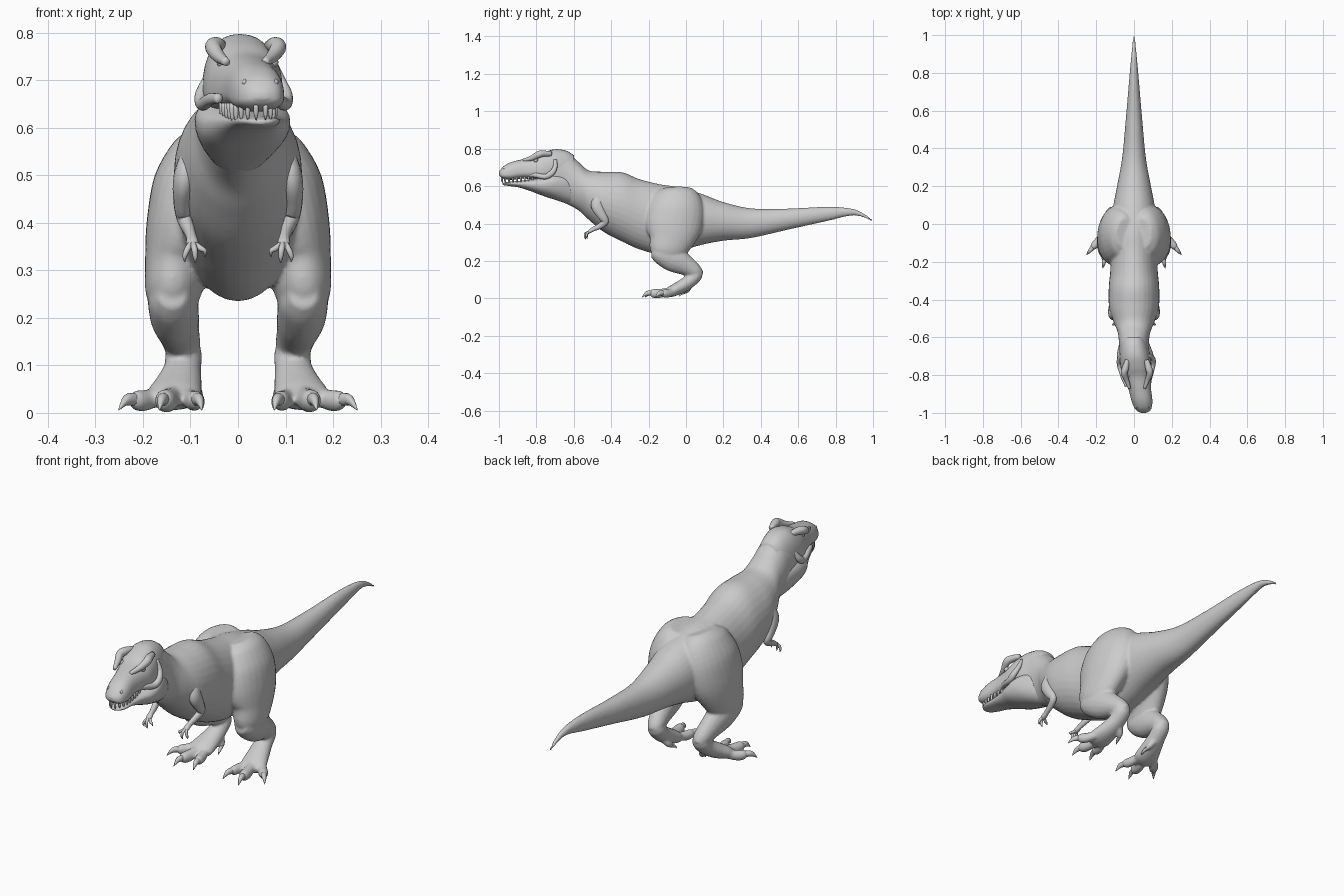
import bpy, bmesh, math
from mathutils import Vector


def smooth_rows(rows, sub):
    """Catmull-Rom interpolation of tuples of numbers."""
    out = []
    for i in range(len(rows) - 1):
        a, b = rows[max(i - 1, 0)], rows[i]
        c, d = rows[i + 1], rows[min(i + 2, len(rows) - 1)]
        for k in range(sub):
            t = k / sub
            out.append(tuple(0.5 * (2 * q + (r - p) * t + (2 * p - 5 * q + 4 * r - s) * t * t
                                    + (3 * q - p - 3 * r + s) * t ** 3)
                             for p, q, r, s in zip(a, b, c, d)))
    return out + [rows[-1]]


def skin(name, rings):
    """Closed smooth mesh through a list of point rings."""
    bm = bmesh.new()
    vs = [[bm.verts.new(p) for p in ring] for ring in rings]
    n = len(rings[0])
    for a, b in zip(vs, vs[1:]):
        for j in range(n):
            bm.faces.new((a[j], a[(j + 1) % n], b[(j + 1) % n], b[j]))
    for ring in (vs[0], vs[-1]):
        mid = bm.verts.new(sum((v.co for v in ring), Vector()) / n)
        for j in range(n):
            bm.faces.new((ring[j], ring[(j + 1) % n], mid))
    bmesh.ops.recalc_face_normals(bm, faces=bm.faces)
    me = bpy.data.meshes.new(name)
    bm.to_mesh(me)
    bm.free()
    me.polygons.foreach_set("use_smooth", [True] * len(me.polygons))
    ob = bpy.data.objects.new(name, me)
    bpy.context.collection.objects.link(ob)
    return ob


def spow(v, e):
    return math.copysign(abs(v) ** e, v)


def trunk(name, rows, wide=0.5, power=2.0, n=32, sub=5):
    """Upright sections; rows are (y, x, top, bottom, half width)."""
    rings = []
    for y, x, top, bot, w in smooth_rows(rows, sub):
        zc = bot + wide * (top - bot)
        ring = []
        for j in range(n):
            a = 2 * math.pi * j / n
            c, s = spow(math.cos(a), 2 / power), spow(math.sin(a), 2 / power)
            ring.append((x + w * c, y, zc + s * ((top - zc) if s > 0 else (zc - bot))))
        rings.append(ring)
    return skin(name, rings)


def limb(name, rows, side=1, cx=0.0, n=16, sub=4):
    """Sections across a path; rows are (x, y, z, side radius, other radius)."""
    rows = smooth_rows([(cx + side * r[0],) + r[1:] for r in rows], sub)
    pts = [Vector(r[:3]) for r in rows]
    rings = []
    for i, r in enumerate(rows):
        t = (pts[min(i + 1, len(pts) - 1)] - pts[max(i - 1, 0)]).normalized()
        u = (Vector((1, 0, 0)) - t * t.x).normalized()
        v = t.cross(u)
        rings.append([pts[i] + u * max(r[3], .0005) * math.cos(2 * math.pi * j / n)
                      + v * max(r[4], .0005) * math.sin(2 * math.pi * j / n) for j in range(n)])
    return skin(name, rings)


def ball(name, loc, scale):
    bpy.ops.mesh.primitive_uv_sphere_add(segments=20, ring_count=12, radius=1, location=loc)
    ob = bpy.context.object
    ob.name, ob.scale = name, scale
    bpy.ops.object.shade_smooth()
    return ob


# Torso, neck and tail
body = trunk("body", [
    (.998, 0, .422, .41, .005), (.9, 0, .477, .443, .014), (.75, 0, .489, .412, .027),
    (.55, 0, .48, .368, .044), (.35, 0, .481, .323, .063), (.2, 0, .515, .308, .09),
    (.08, 0, .56, .285, .112), (-.04, 0, .595, .25, .12), (-.14, 0, .61, .235, .122),
    (-.25, 0, .638, .262, .126), (-.34, 0, .674, .303, .134), (-.44, 0, .677, .355, .132),
    (-.52, 0, .684, .42, .108), (-.575, 0, .73, .47, .086), (-.64, 0, .788, .505, .079),
    (-.71, .006, .796, .535, .08), (-.76, .012, .765, .56, .06)])
fused = [body]

toes = {"inner": (.088, -.165, .018), "middle": (.155, -.18, .021), "outer": (.215, -.12, .019)}
for s in (1, -1):
    # Thigh, shin and instep
    fused.append(limb("thigh", [
        (.045, -.05, .585, .05, .08), (.055, -.05, .55, .082, .125), (.078, -.055, .47, .102, .155),
        (.108, -.07, .38, .088, .152), (.13, -.09, .30, .067, .118), (.138, -.12, .245, .055, .085),
        (.138, -.135, .21, .03, .045)], s, n=28))
    fused.append(limb("shin", [
        (.138, -.18, .25, .03, .03), (.138, -.14, .238, .05, .055), (.134, -.065, .21, .052, .07),
        (.124, .01, .17, .043, .052), (.116, .055, .14, .037, .038), (.114, .08, .122, .022, .022)], s))
    fused.append(limb("instep", [
        (.114, .07, .15, .025, .02), (.114, .055, .127, .038, .036), (.117, .02, .092, .04, .036),
        (.125, -.03, .06, .05, .035), (.135, -.08, .036, .058, .03), (.138, -.11, .025, .04, .02)], s))
    # Toes and claws
    for nm, (x, y, r) in toes.items():
        dx, dy = x - .122, y + .01
        fused.append(limb(nm + "_toe", [
            (.122, -.01, .06, r, r), (.122 + dx * .5, -.01 + dy * .5, .036, r, r),
            (.122 + dx * .8, -.01 + dy * .8, .026, r * 1.12, r * 1.2),
            (x, y, .026, r, r * 1.1), (x + dx * .12, y + dy * .08, .024, r * .5, r * .55)], s))
        d = Vector((dx, dy)).normalized() * .05
        limb(nm + "_toe_claw", [(x, y, .028, .013, .014), (x + d.x * .6, y + d.y * .6, .027, .010, .012),
                                (x + d.x * 1.12, y + d.y * 1.12, .006, .001, .001)], s, n=10)
    fused.append(limb("rear_toe", [(.105, .02, .07, .016, .016), (.088, .008, .045, .014, .014),
                                   (.08, -.012, .03, .01, .01)], s))
    limb("rear_toe_claw", [(.082, -.005, .034, .009, .009), (.076, -.025, .024, .006, .006),
                           (.074, -.038, .01, .001, .001)], s, n=10)
    # Arms and fingers
    limb("arm", [(.095, -.46, .545, .025, .03), (.112, -.475, .495, .024, .034),
                 (.117, -.45, .445, .019, .026), (.113, -.432, .41, .016, .019),
                 (.104, -.46, .387, .013, .016), (.098, -.495, .37, .011, .012),
                 (.096, -.515, .358, .013, .010), (.095, -.525, .35, .008, .006)], s, n=14)
    for x, y, z in ((.112, -.532, .322), (.09, -.54, .32), (.07, -.53, .333)):
        limb("finger", [(.096, -.512, .36, .006, .006), (x * .6 + .038, y + .003, .347, .0065, .0065),
                        (x, y, z + .008, .005, .005), (x, y + .005, z - .004, .001, .001)], s, n=8)

# Fuse body and legs into one skin
bpy.ops.object.select_all(action='DESELECT')
for ob in fused:
    ob.select_set(True)
bpy.context.view_layer.objects.active = body
bpy.ops.object.join()
rm = body.modifiers.new("fuse", 'REMESH')
rm.mode, rm.voxel_size, rm.use_smooth_shade = 'VOXEL', .0065, True
sm = body.modifiers.new("soften", 'SMOOTH')
sm.factor, sm.iterations = .5, 5

# Upper head and lower jaw, turned slightly to one side
skull_rows = [
    (-.60, 0, .765, .62, .055), (-.64, 0, .789, .615, .07), (-.70, .005, .797, .62, .08),
    (-.76, .012, .78, .625, .082), (-.81, .019, .757, .635, .072), (-.87, .03, .744, .64, .06),
    (-.93, .041, .73, .634, .056), (-.97, .047, .71, .638, .047), (-.99, .05, .69, .648, .033),
    (-1.0, .051, .676, .66, .012)]
trunk("skull", skull_rows, wide=.34, power=2.3)
trunk("lower_jaw", [
    (-.58, 0, .63, .50, .055), (-.64, .002, .67, .508, .082), (-.71, .008, .672, .53, .099),
    (-.77, .014, .65, .55, .094), (-.83, .023, .637, .573, .07), (-.89, .034, .628, .592, .053),
    (-.94, .043, .624, .60, .044), (-.97, .047, .62, .604, .028), (-.98, .048, .616, .608, .01)],
    wide=.6, power=2.2)

for s in (1, -1):
    # Brow horns, cheek ridges, eyes and nostrils
    limb("brow", [(.05, -.72, .772, .012, .012), (.062, -.765, .774, .018, .017),
                  (.068, -.79, .768, .017, .018), (.056, -.825, .75, .013, .014),
                  (.04, -.87, .738, .008, .008)], s, cx=.016)
    limb("cheek_ridge", [(.052, -.86, .662, .008, .01), (.07, -.81, .66, .012, .013),
                         (.086, -.755, .65, .014, .014), (.09, -.72, .668, .013, .016),
                         (.078, -.70, .70, .010, .012), (.06, -.70, .74, .008, .01)], s, cx=.012)
    ball("eye", (.02 + s * .053, -.803, .738), (.012, .012, .012))
    ball("nostril", (.047 + s * .033, -.965, .695), (.006, .012, .008))

    # Upper teeth along the lip
    for k in range(9):
        y = -.984 + .021 * k - (.004 if k else 0)
        w = (.01, .024, .034, .041, .045, .047, .049, .05, .051)[k]
        cx = .051 + (y + 1) * -.19
        length = (.026, .028, .032, .036, .036, .032, .03, .025, .02)[k]
        limb("tooth", [(w, y, .652, .0055, .0055), (w, y, .64 - length * .4, .0048, .0048),
                       (w * .97, y + .004, .642 - length, .0006, .0006)], s, cx=cx, n=8, sub=2)
